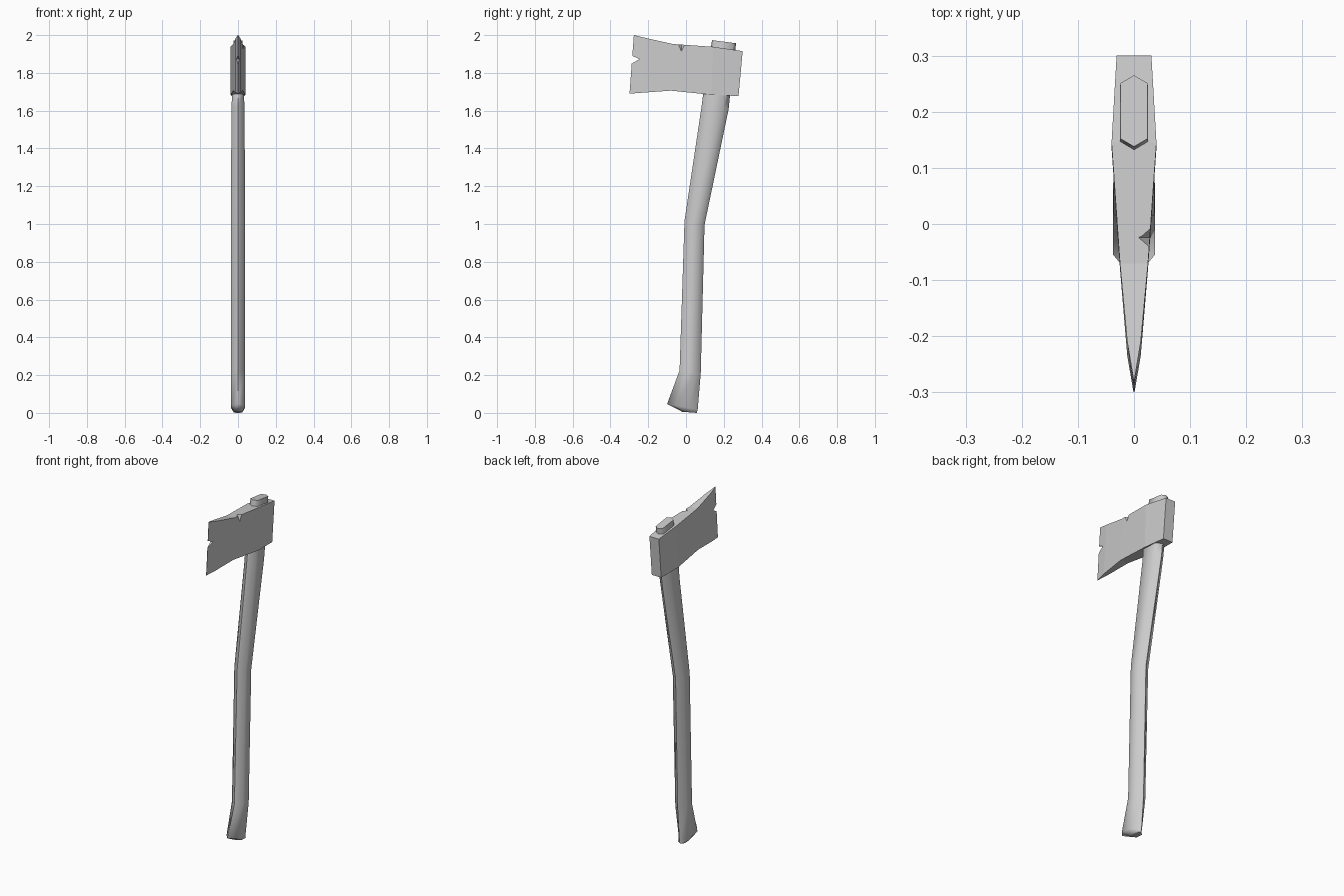
import bpy, bmesh, math

cube = bpy.data.objects.get("Cube")
if cube:
    bpy.data.objects.remove(cube, do_unlink=True)

GREY = (0.6, 0.6, 0.6, 1)
grey = bpy.data.materials.new("plain grey")
grey.use_nodes = True
grey.diffuse_color = GREY
grey.node_tree.nodes["Principled BSDF"].inputs["Base Color"].default_value = GREY


def make_object(name, bm):
    bmesh.ops.recalc_face_normals(bm, faces=bm.faces)
    mesh = bpy.data.meshes.new(name)
    bm.to_mesh(mesh)
    bm.free()
    mesh.materials.append(grey)
    obj = bpy.data.objects.new(name, mesh)
    bpy.context.collection.objects.link(obj)
    return obj


def loft(name, rings):
    """Skin equal-sized rings of points and cap both ends."""
    bm = bmesh.new()
    loops = [[bm.verts.new(p) for p in ring] for ring in rings]
    for a, b in zip(loops, loops[1:]):
        for i in range(len(a)):
            j = (i + 1) % len(a)
            bm.faces.new((a[i], a[j], b[j], b[i]))
    bm.faces.new(loops[0])
    bm.faces.new(loops[-1])
    return make_object(name, bm)


def hex_ring(front, back, z_front, z_back, w, point):
    """Flattened hexagon with its points at the front and the back."""
    def z(y):
        return z_front + (z_back - z_front) * (y - front) / (back - front)
    f, b = front + point, back - point
    outline = [(0, front), (w, f), (w, b), (0, back), (-w, b), (-w, f)]
    return [(x, y, z(y)) for x, y in outline]


# Handle, with a flared foot and a plug that comes out above the head
handle = loft("handle", [hex_ring(*s) for s in (
    (-0.02, 0.057, 0.006, 0.0, 0.022, 0.015),
    (-0.1, 0.062, 0.047, 0.018, 0.037, 0.045),
    (-0.034, 0.078, 0.225, 0.21, 0.037, 0.03),
    (-0.008, 0.098, 1.016, 0.995, 0.037, 0.026),
    (0.082, 0.226, 1.62, 1.61, 0.035, 0.03),
    (0.092, 0.235, 1.70, 1.70, 0.03, 0.02),
    (0.138, 0.265, 1.973, 1.957, 0.024, 0.014),
)])
bpy.context.view_layer.objects.active = handle
handle.select_set(True)
bpy.ops.object.shade_smooth_by_angle(angle=math.radians(72))
handle.select_set(False)


# Head, a wedge from the cutting edge to the flat poll
def head_ring(y_top, z_top, y_low, z_low, w):
    return [(-w, y_low, z_low), (w, y_low, z_low), (w, y_top, z_top), (-w, y_top, z_top)]


head = loft("axe_head", [head_ring(*s) for s in (
    (-0.276, 2.0, -0.299, 1.69, 0.001),
    (-0.21, 1.984, -0.235, 1.695, 0.012),
    (-0.07, 1.953, -0.08, 1.706, 0.025),
    (0.145, 1.938, 0.135, 1.684, 0.04),
    (0.3, 1.915, 0.278, 1.677, 0.031),
)])


# Chips knocked out of the cutting edge and the upper left rim
def cut_chip(name, rings):
    cutter = loft(name, rings)
    cutter.hide_render = True
    cutter.hide_viewport = True
    cutter.display_type = 'WIRE'
    cut = head.modifiers.new(name, 'BOOLEAN')
    cut.operation = 'DIFFERENCE'
    cut.solver = 'EXACT'
    cut.object = cutter
    return cutter


edge_chip = cut_chip("edge_chip_cutter", [
    [(x, -0.246, 1.873), (x, -0.36, 1.807), (x, -0.36, 1.923)] for x in (-0.05, 0.05)])
rim_chip = cut_chip("rim_chip_cutter", [
    [(x, -0.024, low), (x, -0.024 - half, 1.96), (x, -0.024 + half, 1.96)]
    for x, low, half in ((0.008, 1.95, 0.002), (0.05, 1.875, 0.04))])

# Bake the chips and drop the cutters
bpy.context.view_layer.objects.active = head
head.select_set(True)
for cutter in (edge_chip, rim_chip):
    bpy.ops.object.modifier_apply(modifier=cutter.name)
    bpy.data.objects.remove(cutter, do_unlink=True)
